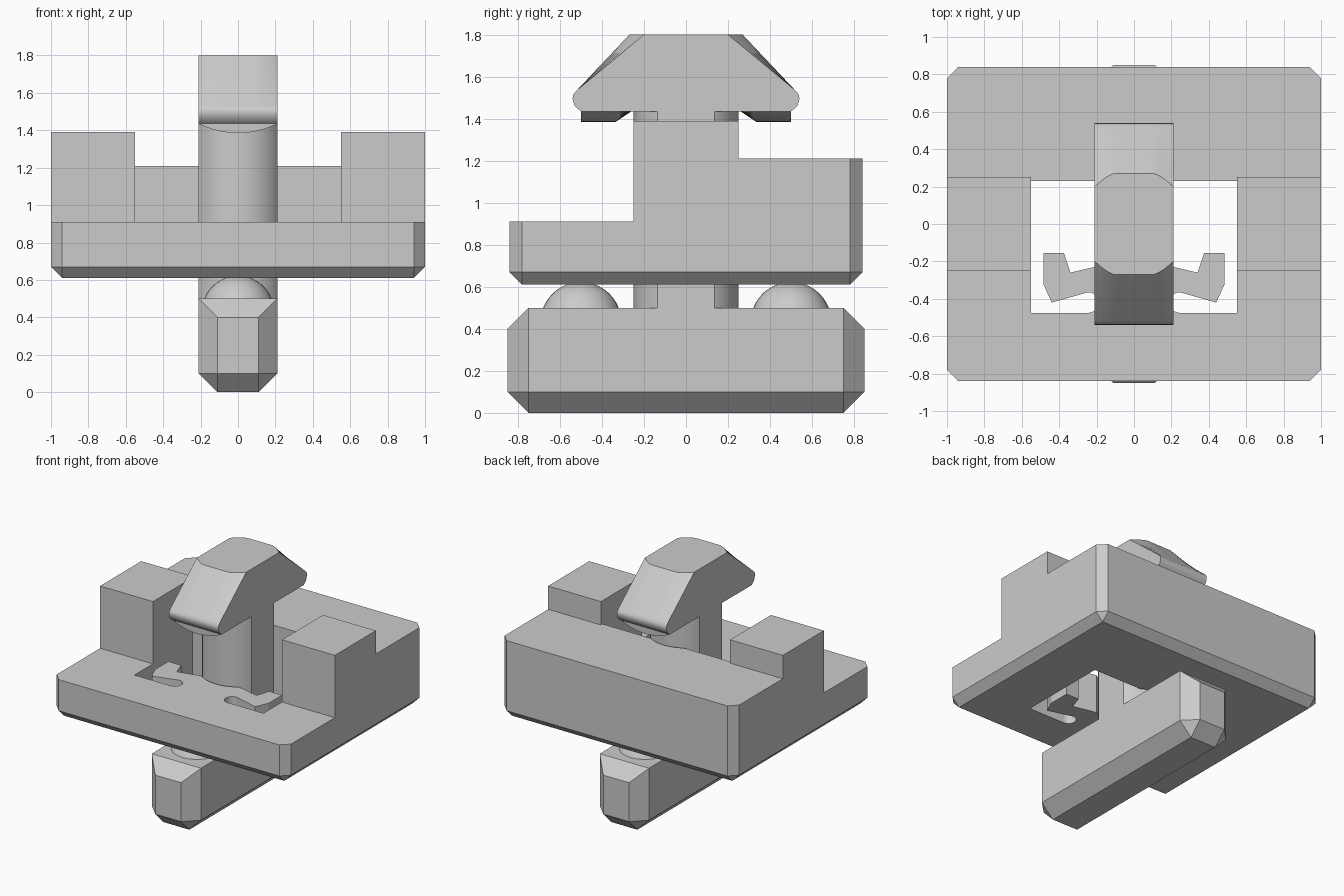
import bpy, bmesh
from math import sin, cos, pi, sqrt, atan2, radians

if "Cube" in bpy.data.objects:
    bpy.data.objects.remove(bpy.data.objects["Cube"], do_unlink=True)

grey = bpy.data.materials.new("plain grey")
grey.use_nodes = True
grey.diffuse_color = (0.6, 0.6, 0.6, 1)
grey.node_tree.nodes["Principled BSDF"].inputs["Base Color"].default_value = (0.6, 0.6, 0.6, 1)


def finish(name, bm, smooth=0):
    bmesh.ops.recalc_face_normals(bm, faces=bm.faces)
    mesh = bpy.data.meshes.new(name)
    bm.to_mesh(mesh)
    bm.free()
    mesh.materials.append(grey)
    ob = bpy.data.objects.new(name, mesh)
    bpy.context.collection.objects.link(ob)
    if smooth:
        activate(ob)
        bpy.ops.object.shade_smooth_by_angle(angle=radians(smooth))
    return ob


def activate(ob):
    bpy.ops.object.select_all(action="DESELECT")
    ob.select_set(True)
    bpy.context.view_layer.objects.active = ob


def hull(name, points):
    bm = bmesh.new()
    for p in points:
        bm.verts.new(p)
    bmesh.ops.convex_hull(bm, input=bm.verts)
    bmesh.ops.dissolve_limit(bm, angle_limit=0.01, verts=bm.verts, edges=bm.edges)
    return finish(name, bm)


def mirrored(points):
    return [(sx * x, sy * y, z) for x, y, z in points for sx in (-1, 1) for sy in (-1, 1)]


def loft(name, rings, smooth=0):
    bm = bmesh.new()
    rows = [[bm.verts.new(p) for p in ring] for ring in rings]
    n = len(rows[0])
    for a, b in zip(rows, rows[1:]):
        for i in range(n):
            j = (i + 1) % n
            bm.faces.new((a[i], a[j], b[j], b[i]))
    bm.faces.new(rows[0])
    bm.faces.new(rows[-1])
    return finish(name, bm, smooth)


def prism(name, outline, z0, z1, smooth=0):
    return loft(name, [[(x, y, z) for x, y in outline] for z in (z0, z1)], smooth)


def box(x0, x1, y0, y1, z0, z1):
    return prism("cutter", [(x0, y0), (x1, y0), (x1, y1), (x0, y1)], z0, z1)


def arc(cx, cy, r, a0, a1, steps):
    angles = [a0 + (a1 - a0) * i / steps for i in range(steps + 1)]
    return [(cx + r * cos(a), cy + r * sin(a)) for a in angles]


def cut(target, cutter):
    activate(target)
    mod = target.modifiers.new("cut", "BOOLEAN")
    mod.operation, mod.solver, mod.object = "DIFFERENCE", "EXACT", cutter
    bpy.ops.object.modifier_apply(modifier=mod.name)
    bpy.data.objects.remove(cutter, do_unlink=True)


# Chamfered base plate, before its steps and window are cut
base = hull("base_plate", mirrored([
    (1, .78, .67), (.94, .84, .67), (.94, .78, .61), (1, .78, 1.39), (.94, .84, 1.39)]))

# Steps: low front shelf, mid-height back shelf, gap between side blocks
cut(base, box(-2, 2, -2, -.25, .91, 2))
cut(base, box(-2, 2, .25, 2, 1.21, 2))
cut(base, box(-.55, .55, -.4, .23, .91, 2))
cut(base, box(-.55, .55, .2, .4, 1.21, 2))

# Window with two spring arms and round-ended slots beside the stem
back = arc(0, 0, .27, pi / 2, atan2(.23, .14), 6)
slot = arc(.245, -.42, .055, 1.5 * pi, .5 * pi, 12)
arm = [(.44, -.42), (.485, -.32), (.485, -.155), (.375, -.155), (.34, -.26)]
front = arc(0, 0, .27, atan2(-.218, .16), -pi / 2, 8)
half = back + [(.55, .23), (.55, -.475)] + slot + arm + front
window = half + [(-x, y) for x, y in reversed(half[1:-1])]
cut(base, prism("cutter", window, .4, 1.8))
activate(base)
bpy.ops.object.shade_smooth_by_angle(angle=radians(20))

# Foot bar, chamfered everywhere but along its top long edges
hull("foot_bar", mirrored([
    (.21, .75, .5), (.21, .75, .1), (.11, .75, 0), (.11, .85, .1), (.11, .85, .4)]))

# Domed pads on the foot bar
for label, y in (("front", -.5), ("back", .5)):
    rings = []
    for k in range(9):
        a = 0.36 + (pi / 2 - .02 - .36) * k / 8
        rings.append([(px, py, .43 + .193 * sin(a))
                      for px, py in arc(0, y, .193 * cos(a), 0, 2 * pi, 32)[:-1]])
    loft(label + "_dome", rings, 40)

# Round stem with flat sides
flat = atan2(sqrt(.25 ** 2 - .21 ** 2), .21)
side = arc(0, 0, .25, flat, pi - flat, 24)
prism("stem", side + [(-x, -y) for x, y in side], .45, 1.437, 30)

# Double-hooked head: profile swept across the width
def head_ring(x):
    u = abs(x) / .21
    top = .27 - .07 * (max(0, u - .5) / .5) ** 1.4
    lip = 1.434 - .049 * (1 - u * u)
    right = [(top, 1.8), (.52, 1.535), (.537, 1.515), (.54, 1.495), (.53, 1.46),
             (.5, 1.435), (.499, lip), (.335, lip), (.26, 1.435)]
    return [(x, y, z) for y, z in right + [(-y, z) for y, z in reversed(right)]]


loft("hook_head", [head_ring(.21 * i / 10) for i in range(-10, 11)], 35)
